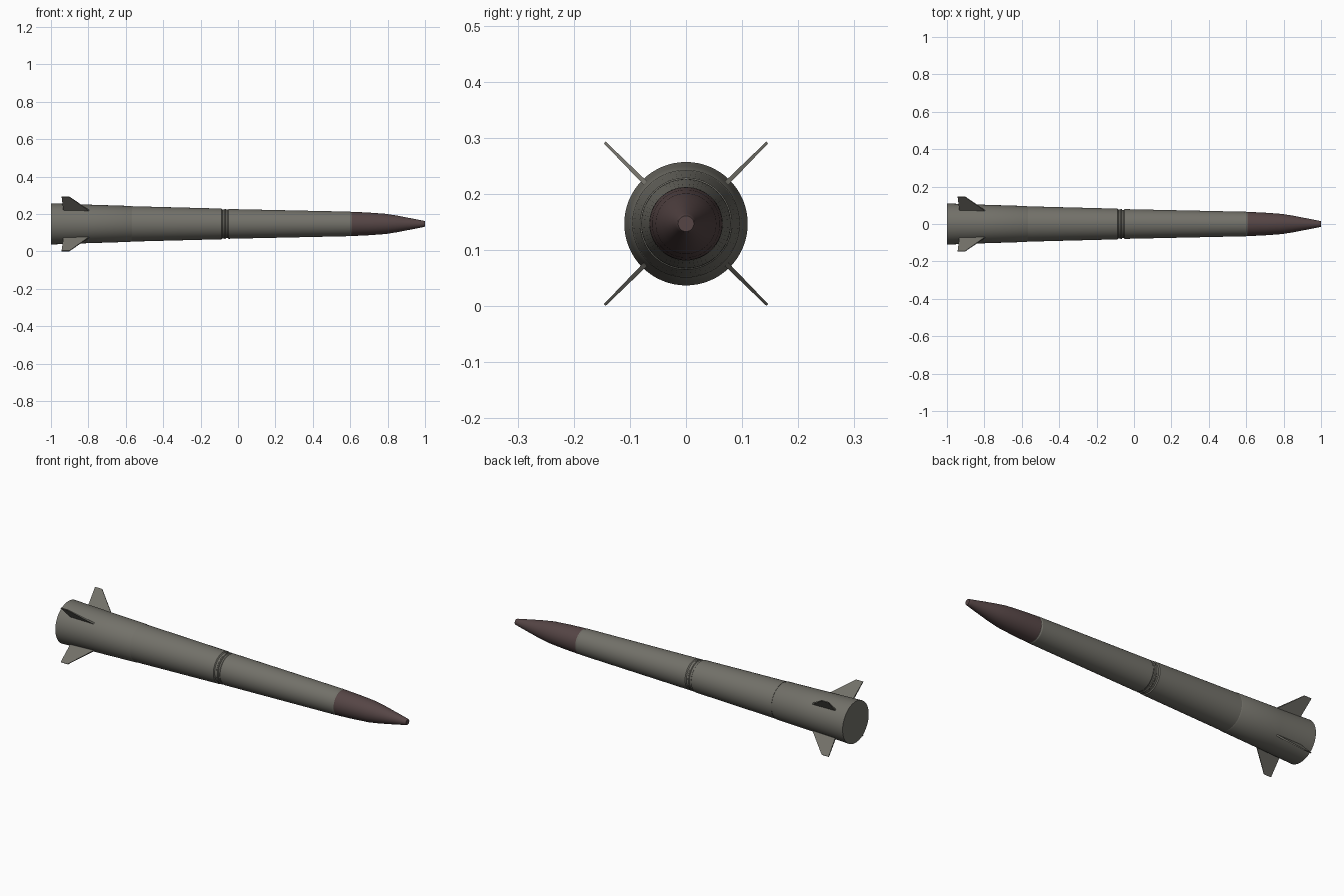
import bpy, bmesh, math
from mathutils import Vector

if "Cube" in bpy.data.objects:
    bpy.data.objects.remove(bpy.data.objects["Cube"])

CZ = 0.147   # height of the centre axis
SEG = 64


def material(name, rgb):
    m = bpy.data.materials.new(name)
    m.diffuse_color = (*rgb, 1)
    m.use_nodes = True
    m.node_tree.nodes["Principled BSDF"].inputs["Base Color"].default_value = m.diffuse_color
    return m


olive_grey = material("olive grey", (0.17, 0.165, 0.142))
dark_maroon = material("dark maroon", (0.092, 0.060, 0.060))


def finish(bm, name, mat, smooth):
    bmesh.ops.recalc_face_normals(bm, faces=bm.faces)
    me = bpy.data.meshes.new(name)
    bm.to_mesh(me)
    bm.free()
    me.materials.append(mat)
    ob = bpy.data.objects.new(name, me)
    bpy.context.collection.objects.link(ob)
    if smooth:
        bpy.ops.object.select_all(action='DESELECT')
        bpy.context.view_layer.objects.active = ob
        ob.select_set(True)
        bpy.ops.object.shade_smooth_by_angle(angle=math.radians(25))
    return ob


def lathe(name, profile, mat):
    """Turn (x, radius) points around the long axis, with capped ends."""
    bm = bmesh.new()
    rings = []
    for x, r in profile:
        rings.append([bm.verts.new((x, r * math.cos(a), CZ + r * math.sin(a)))
                      for a in (2 * math.pi * i / SEG for i in range(SEG))])
    for p, q in zip(rings, rings[1:]):
        for i in range(SEG):
            j = (i + 1) % SEG
            bm.faces.new((p[i], p[j], q[j], q[i]))
    bm.faces.new(rings[0])
    bm.faces.new(rings[-1])
    return finish(bm, name, mat, True)


# Rear booster, with a shallow seam at its front end
lathe("rear_booster", [(-1.0, 0.110), (-0.80, 0.103), (-0.575, 0.096),
                       (-0.569, 0.093)], olive_grey)
# Middle section up to the joint groove
lathe("middle_section", [(-0.569, 0.0945), (-0.088, 0.082), (-0.084, 0.077),
                         (-0.074, 0.077)], olive_grey)
# Raised joint ring and forward section
lathe("joint_ring", [(-0.074, 0.077), (-0.071, 0.080), (-0.066, 0.080),
                     (-0.063, 0.076), (-0.055, 0.076)], olive_grey)
lathe("forward_section", [(-0.055, 0.076), (-0.050, 0.0795), (0.600, 0.0655),
                          (0.604, 0.0635), (0.608, 0.0635)], olive_grey)
# Nose cone with a blunt tip
lathe("nose_cone", [(0.608, 0.0635), (0.611, 0.0648), (0.70, 0.0605),
                    (0.79, 0.0540), (0.85, 0.0445), (0.92, 0.0310),
                    (0.985, 0.0180), (0.996, 0.0160), (1.0, 0.0140)], dark_maroon)

# Four tapered tail fins set on the diagonals: (x, radius, half thickness)
FIN = [(-0.932, 0.085, 0.0045), (-0.775, 0.085, 0.0045),
       (-0.800, 0.105, 0.0042), (-0.902, 0.205, 0.0022), (-0.943, 0.205, 0.0022)]
for k in range(4):
    a = math.radians(45 + 90 * k)
    out = Vector((0, math.cos(a), math.sin(a)))
    side = Vector((0, -math.sin(a), math.cos(a)))
    bm = bmesh.new()
    left, right = ([bm.verts.new(Vector((x, 0, CZ)) + out * r + side * t * s)
                    for x, r, t in FIN] for s in (1, -1))
    bm.faces.new(left)
    bm.faces.new(right[::-1])
    for i in range(len(FIN)):
        j = (i + 1) % len(FIN)
        bm.faces.new((left[j], left[i], right[i], right[j]))
    finish(bm, f"tail_fin_{k + 1}", olive_grey, False)
